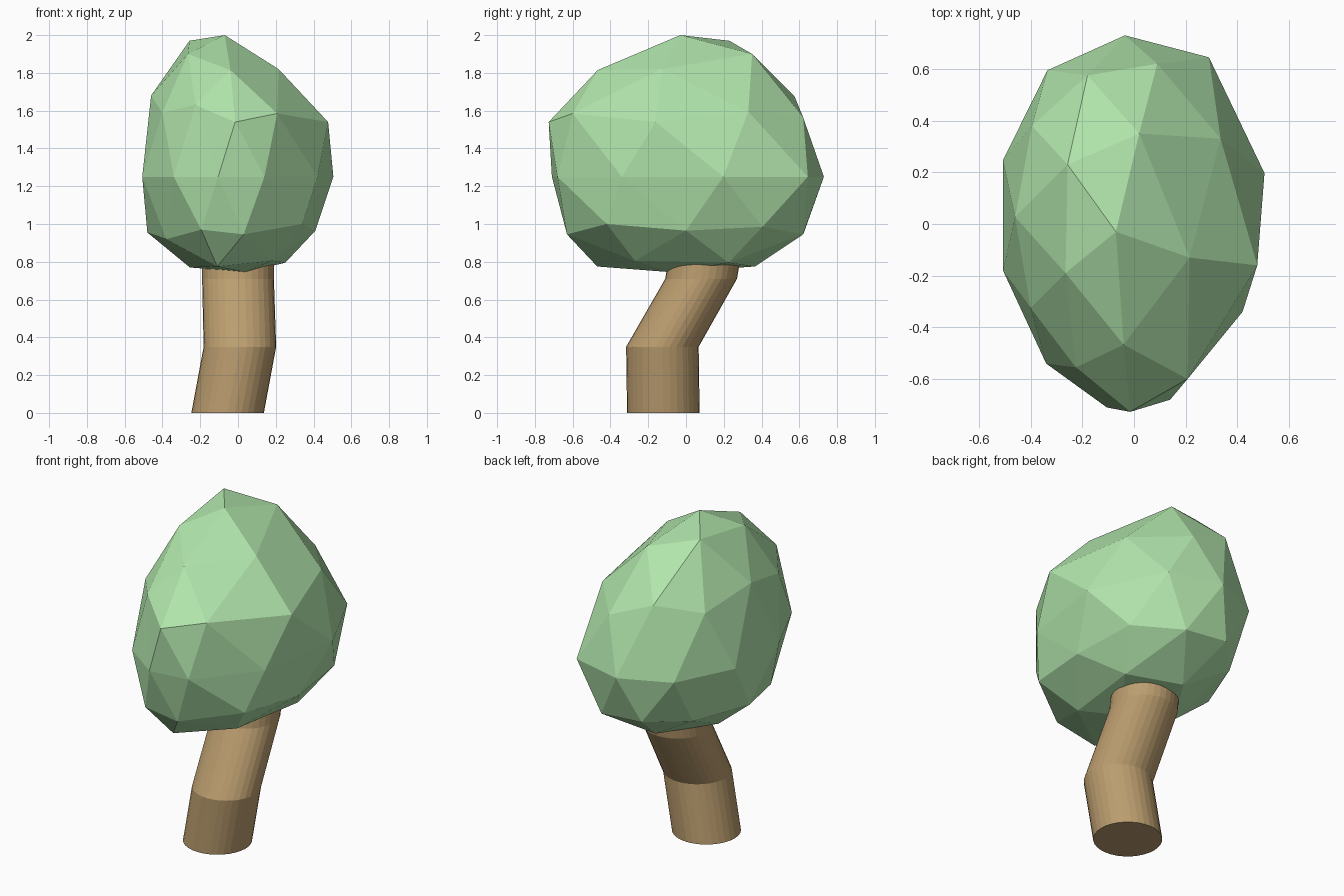
import bpy, bmesh, math
from mathutils import Matrix

if "Cube" in bpy.data.objects:
    bpy.data.objects.remove(bpy.data.objects["Cube"])


def finish(bm, name, color):
    bmesh.ops.recalc_face_normals(bm, faces=bm.faces[:])
    mesh = bpy.data.meshes.new(name)
    bm.to_mesh(mesh)
    bm.free()
    mat = bpy.data.materials.new(name + "_material")
    mat.diffuse_color = (*color, 1)
    mat.use_nodes = True
    mat.node_tree.nodes["Principled BSDF"].inputs["Base Color"].default_value = mat.diffuse_color
    mesh.materials.append(mat)
    obj = bpy.data.objects.new(name, mesh)
    bpy.context.collection.objects.link(obj)
    return obj


# Trunk: round section swept through a bent path with level rings
def build_trunk(path, sides=32):
    bm = bmesh.new()
    rings = []
    for x, y, z, r in path:
        rings.append([bm.verts.new((x + r * math.cos(2 * math.pi * i / sides),
                                    y + r * math.sin(2 * math.pi * i / sides), z))
                      for i in range(sides)])
    for a, b in zip(rings, rings[1:]):
        for i in range(sides):
            j = (i + 1) % sides
            bm.faces.new((a[i], a[j], b[j], b[i]))
    bm.faces.new(rings[0])
    bm.faces.new(rings[-1])
    return finish(bm, "trunk", (0.50, 0.34, 0.16))


build_trunk([(-0.055, -0.12, 0, 0.192), (0.01, -0.125, 0.35, 0.192),
             (0, 0.08, 0.71, 0.19), (0, 0.12, 0.95, 0.19)])

# Foliage: icosphere whose latitude rings are moved to the irregular crown shape
crown = [
    [(-.07, -.03, 2.0)],
    [(-.04, -.467, 1.815), (.215, -.13, 1.82), (.02, .35, 1.90),
     (-.257, .23, 1.97), (-.265, -.19, 1.90)],
    [(-.015, -.727, 1.54), (.207, -.6, 1.585), (.477, -.16, 1.54), (.335, .33, 1.595),
     (.09, .62, 1.565), (-.18, .575, 1.675), (-.395, .38, 1.61), (-.46, .027, 1.68),
     (-.40, -.325, 1.59), (-.225, -.555, 1.63)],
    [(.14, -.68, 1.25), (.42, -.34, 1.25), (.505, .197, 1.25), (.29, .645, 1.25),
     (-.035, .73, 1.25), (-.335, .595, 1.25), (-.507, .247, 1.25), (-.507, -.18, 1.25),
     (-.34, -.54, 1.25), (-.105, -.71, 1.25)],
    [(.03, -.63, .945), (.34, -.42, 1.0), (.41, 0, .965), (.37, .405, .985),
     (.14, .62, .945), (-.14, .63, .97), (-.34, .42, .95), (-.48, .07, .955),
     (-.38, -.28, .92), (-.195, -.62, .97)],
    [(.18, -.27, .805), (.25, .225, .795), (-.05, .365, .775),
     (-.255, .05, .77), (-.11, -.47, .775)],
    [(.04, -.08, .745)],
]

bm = bmesh.new()
bmesh.ops.create_icosphere(bm, subdivisions=2, radius=1,
                           matrix=Matrix.Rotation(math.radians(-18), 4, 'Z'))
limits = [.95, .7, .3, -.3, -.7, -.95]
rings = [[] for _ in crown]
for v in bm.verts:
    rings[sum(v.co.z < lim for lim in limits)].append(v)
start = math.radians(-99)
for verts, points in zip(rings, crown):
    verts.sort(key=lambda v: (math.atan2(v.co.y, v.co.x) - start) % (2 * math.pi))
    for v, p in zip(verts, points):
        v.co = p
finish(bm, "foliage", (0.45, 0.80, 0.42))
